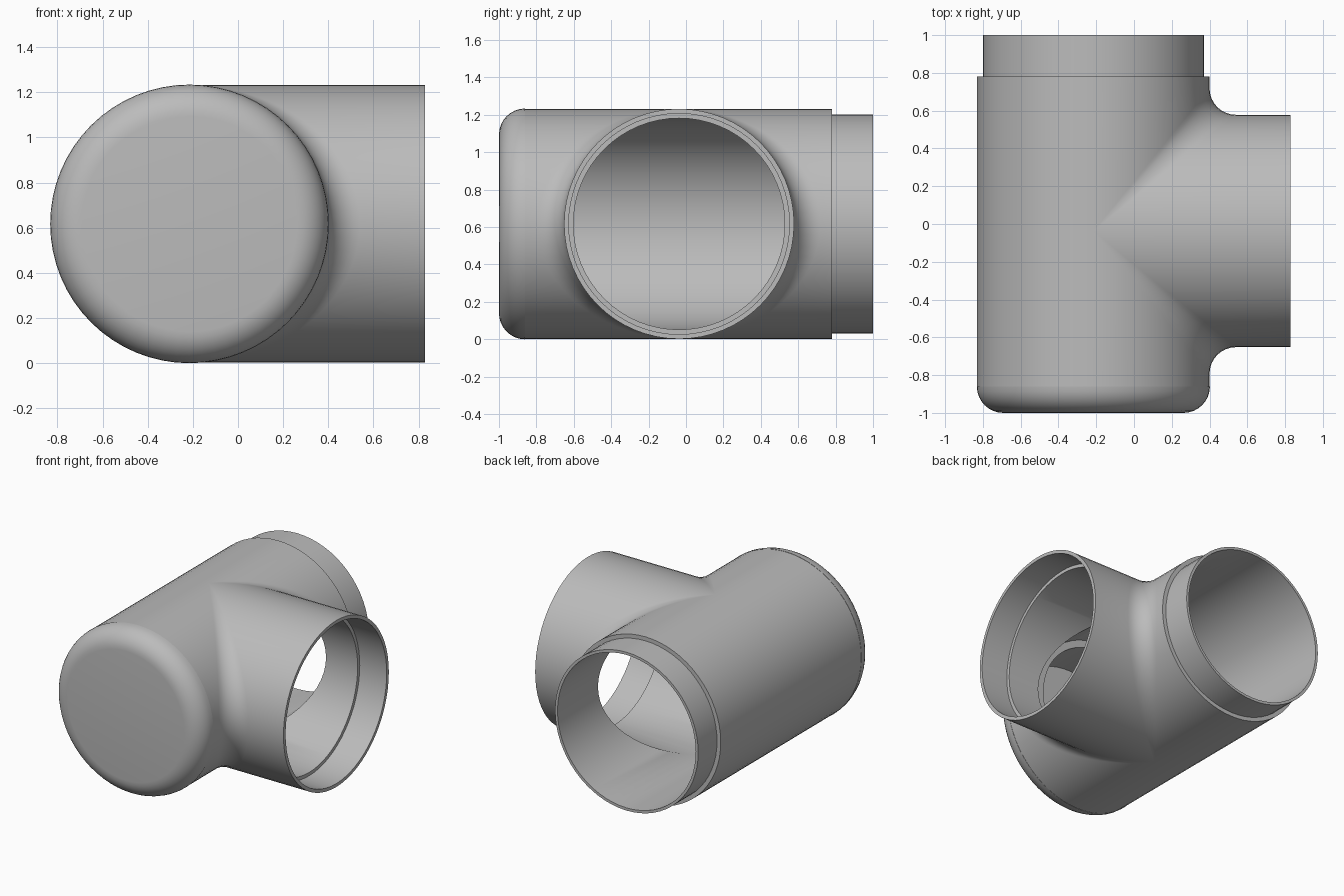
import bpy, bmesh
from math import sin, cos, pi
from mathutils import Vector

if "Cube" in bpy.data.objects:
    bpy.data.objects.remove(bpy.data.objects["Cube"])

AXIS = Vector((-0.215, -0.037, 0.617))   # where the run and branch axes cross
R, BORE, SOCKET, SPIGOT = 0.615, 0.565, 0.59, 0.585
FILLET, HALF, ARC = 0.14, 32, 8          # crotch radius, half-circle steps, arc steps
FRONT, SEAM, SHOULDER, BACK = [y - AXIS.y for y in (-1, -0.86, 0.78, 1)]
BRANCH_END = 0.828 - AXIS.x
STEP = BRANCH_END - 0.22

grey = bpy.data.materials.new("plain grey")
grey.use_nodes = True
grey.diffuse_color = (0.5, 0.5, 0.5, 1)
grey.node_tree.nodes["Principled BSDF"].inputs["Base Color"].default_value = (0.5, 0.5, 0.5, 1)


def add_grid(bm, rows):
    """Join neighbouring rows of points with quads."""
    grid = [[bm.verts.new(p) for p in row] for row in rows]
    for a, b in zip(grid, grid[1:]):
        for i in range(len(a) - 1):
            bm.faces.new((a[i], a[i + 1], b[i + 1], b[i]))


def finish(bm, name):
    bmesh.ops.remove_doubles(bm, verts=bm.verts, dist=0.0001)
    bmesh.ops.dissolve_degenerate(bm, edges=bm.edges, dist=0.0001)
    bmesh.ops.recalc_face_normals(bm, faces=bm.faces)
    mesh = bpy.data.meshes.new(name)
    bm.to_mesh(mesh)
    bm.free()
    obj = bpy.data.objects.new(name, mesh)
    obj.location = AXIS
    mesh.materials.append(grey)
    bpy.context.collection.objects.link(obj)
    bpy.ops.object.select_all(action="DESELECT")
    obj.select_set(True)
    bpy.context.view_layer.objects.active = obj
    bpy.ops.object.shade_smooth_by_angle(angle=pi / 6)


def on_run(r, y, a):
    return Vector((r * cos(a), y, r * sin(a)))


def on_branch(r, x, a, side):
    return Vector((x, side * r * cos(a), r * sin(a)))


def crotch(a, side):
    """Rolling-ball fillet between the two equal outer cylinders."""
    centre = (R + FILLET) * cos(a)
    pts = []
    for i in range(ARC + 1):
        t = pi / 2 * i / ARC
        x = centre - FILLET * cos(a) * cos(t)
        y = centre - FILLET * cos(a) * sin(t)
        # the ball section leans with the angle, so its height follows the chord
        bulge = (cos(t) + sin(t) - 1) * FILLET * 0.5 * abs(cos(a)) ** 2 * sin(a)
        pts.append(Vector((x, side * y, R * sin(a) - bulge * 0.3)))
    return pts


# Tee body: outer skin, rims and bores swept round as one closed shell
run_start = [(BORE, SEAM), (R, SEAM)]
run_end = [(BORE, BACK), (SPIGOT, BACK), (SPIGOT, SHOULDER), (R, SHOULDER)]
branch_end = [(R, BRANCH_END), (SOCKET, BRANCH_END), (SOCKET, STEP), (BORE, STEP)]
bm = bmesh.new()
for side, ends in ((-1, run_start), (1, run_end)):
    rows = []
    for i in range(HALF + 1):
        a = -pi / 2 + pi * i / HALF
        row = [on_run(r, y, a) for r, y in ends]
        row += crotch(a, side)
        row += [on_branch(r, x, a, side) for r, x in branch_end]
        row.append(on_branch(BORE, BORE * cos(a), a, side))
        row.append(row[0].copy())
        rows.append(row)
    add_grid(bm, rows)

# Plain half of the run, with a point at the crossing so the halves weld
plain = run_start + [(R, 0)] + run_end[::-1] + [(BORE, 0), (BORE, SEAM)]
add_grid(bm, [[on_run(r, y, pi / 2 + pi * i / HALF) for r, y in plain]
              for i in range(HALF + 1)])
finish(bm, "tee_body")

# Plug closing the front end: rounded outside, hollow tube inside
ROUND, CAP_R = 0.14, 0.617
profile = [(0, FRONT)]
for i in range(ARC + 1):
    t = pi / 2 * i / ARC
    profile.append((CAP_R - ROUND + ROUND * sin(t), FRONT + ROUND - ROUND * cos(t)))
lip = -0.61 - AXIS.y
inside = FRONT + 0.05
profile += [(BORE - 0.002, SEAM), (BORE - 0.002, lip), (0.51, lip), (0.51, inside), (0, inside)]
bm = bmesh.new()
add_grid(bm, [[on_run(r, y, pi * i / HALF) for r, y in profile]
              for i in range(2 * HALF + 1)])
finish(bm, "end_plug")
